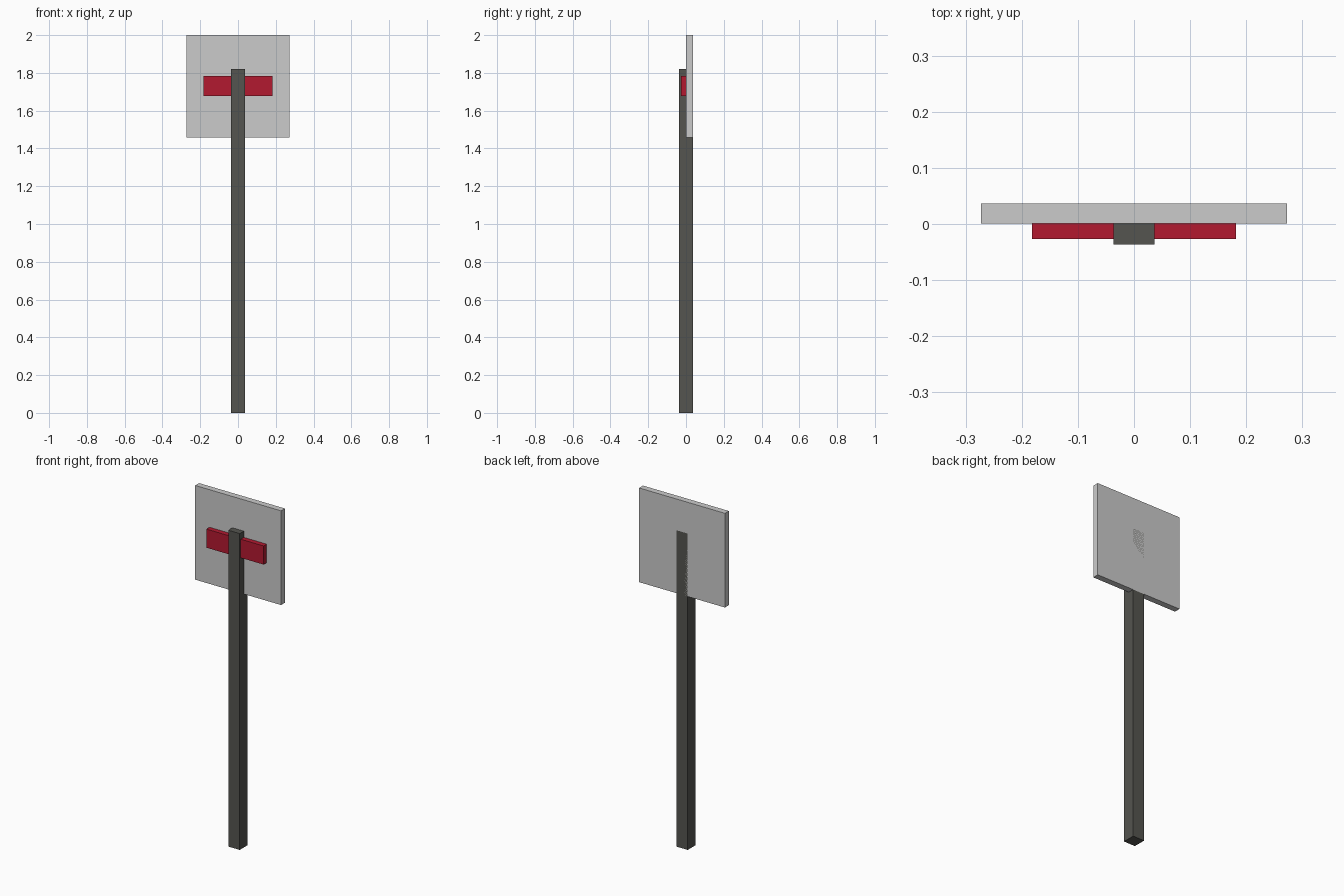
import bpy

if "Cube" in bpy.data.objects:
    bpy.data.objects.remove(bpy.data.objects["Cube"])


def material(name, rgb):
    mat = bpy.data.materials.new(name)
    mat.diffuse_color = (*rgb, 1.0)
    mat.use_nodes = True
    mat.node_tree.nodes["Principled BSDF"].inputs["Base Color"].default_value = mat.diffuse_color
    return mat


def box(name, x, y, z, mat=None):
    """Axis-aligned box from (min, max) ranges."""
    ranges = (x, y, z)
    bpy.ops.mesh.primitive_cube_add(size=1, location=[(a + b) / 2 for a, b in ranges])
    obj = bpy.context.object
    obj.name = name
    obj.scale = [b - a for a, b in ranges]
    bpy.ops.object.transform_apply(location=False, rotation=False, scale=True)
    if mat:
        obj.data.materials.append(mat)
    return obj


dark = material("dark_post", (0.09, 0.09, 0.08))
red = material("red_bar", (0.45, 0.01, 0.03))

# Square post, running up into the panel
box("post", (-0.0364, 0.0364), (-0.0364, 0.0364), (0, 1.82), dark)

# Square sign panel, its back flush with the post
box("sign_panel", (-0.273, 0.273), (0.001, 0.0364), (1.458, 2.0))

# Red crossbar on the front of the panel
box("crossbar", (-0.182, 0.182), (-0.027, 0.001), (1.677, 1.784), red)
